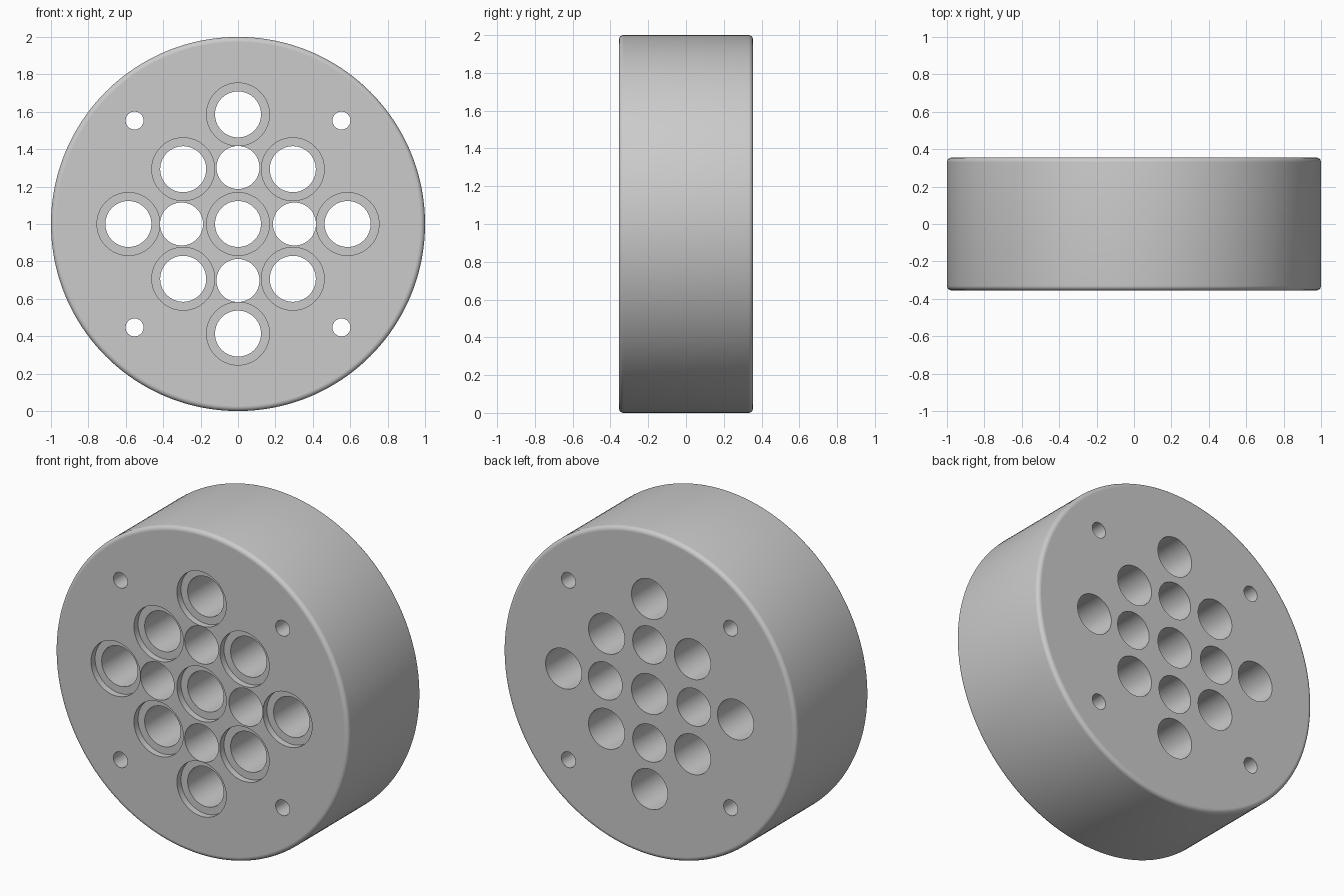
import bpy, bmesh
from math import sin, cos, pi

if "Cube" in bpy.data.objects:
    bpy.data.objects.remove(bpy.data.objects["Cube"])

HALF, RIM, DEPTH = 0.355, 0.025, 0.04


def add_lathe(bm, profile, x, z, n):
    """Closed solid of revolution about a y-parallel axis; profile is (radius, y)."""
    rings = [[bm.verts.new((x + r * cos(2 * pi * i / n), y, z + r * sin(2 * pi * i / n)))
              for i in range(n)] for r, y in profile]
    for a, b in zip(rings, rings[1:]):
        for i in range(n):
            j = (i + 1) % n
            bm.faces.new((a[i], a[j], b[j], b[i]))
    bm.faces.new(rings[0])
    bm.faces.new(rings[-1])


def make_object(name, bm):
    bmesh.ops.recalc_face_normals(bm, faces=bm.faces)
    mesh = bpy.data.meshes.new(name)
    bm.to_mesh(mesh)
    bm.free()
    ob = bpy.data.objects.new(name, mesh)
    bpy.context.collection.objects.link(ob)
    return ob


# Thick disc with rounded rims
arc = [k * pi / 12 for k in range(7)]
front = [(1 - RIM + RIM * sin(a), -HALF + RIM - RIM * cos(a)) for a in arc]
bm = bmesh.new()
add_lathe(bm, front + [(r, -y) for r, y in reversed(front)], 0, 1, 192)
disc = make_object("perforated_disc", bm)

# Hole cutters: counterbored, plain and small screw holes
bm = bmesh.new()
far, step = HALF + 0.1, -HALF + DEPTH
bored = [(0.168, -far), (0.168, step), (0.123, step), (0.123, far)]
p, q, s = 0.293, 0.586, 0.553
for x, z in [(0, 0), (p, p), (-p, p), (p, -p), (-p, -p), (q, 0), (-q, 0), (0, q), (0, -q)]:
    add_lathe(bm, bored, x, 1 + z, 64)
for x, z in [(1, 0), (-1, 0), (0, 1), (0, -1)]:
    add_lathe(bm, [(0.115, -far), (0.115, far)], 0.302 * x, 1 + 0.302 * z, 64)
for x in (-s, s):
    for z in (-s, s):
        add_lathe(bm, [(0.048, -far), (0.048, far)], x, 1 + z, 48)
cutter = make_object("hole_cutter", bm)
cutter.hide_render = True

# Cut the holes
mod = disc.modifiers.new("holes", 'BOOLEAN')
mod.operation, mod.solver, mod.object = 'DIFFERENCE', 'EXACT', cutter
bpy.context.view_layer.objects.active = disc
disc.select_set(True)
cutter.select_set(False)
bpy.ops.object.modifier_apply(modifier=mod.name)
bpy.data.objects.remove(cutter)

# Smooth walls and rims, flat end faces
bpy.ops.object.shade_smooth_by_angle(angle=pi / 6)
for f in disc.data.polygons:
    if abs(f.normal.y) > 0.999:
        f.use_smooth = False
